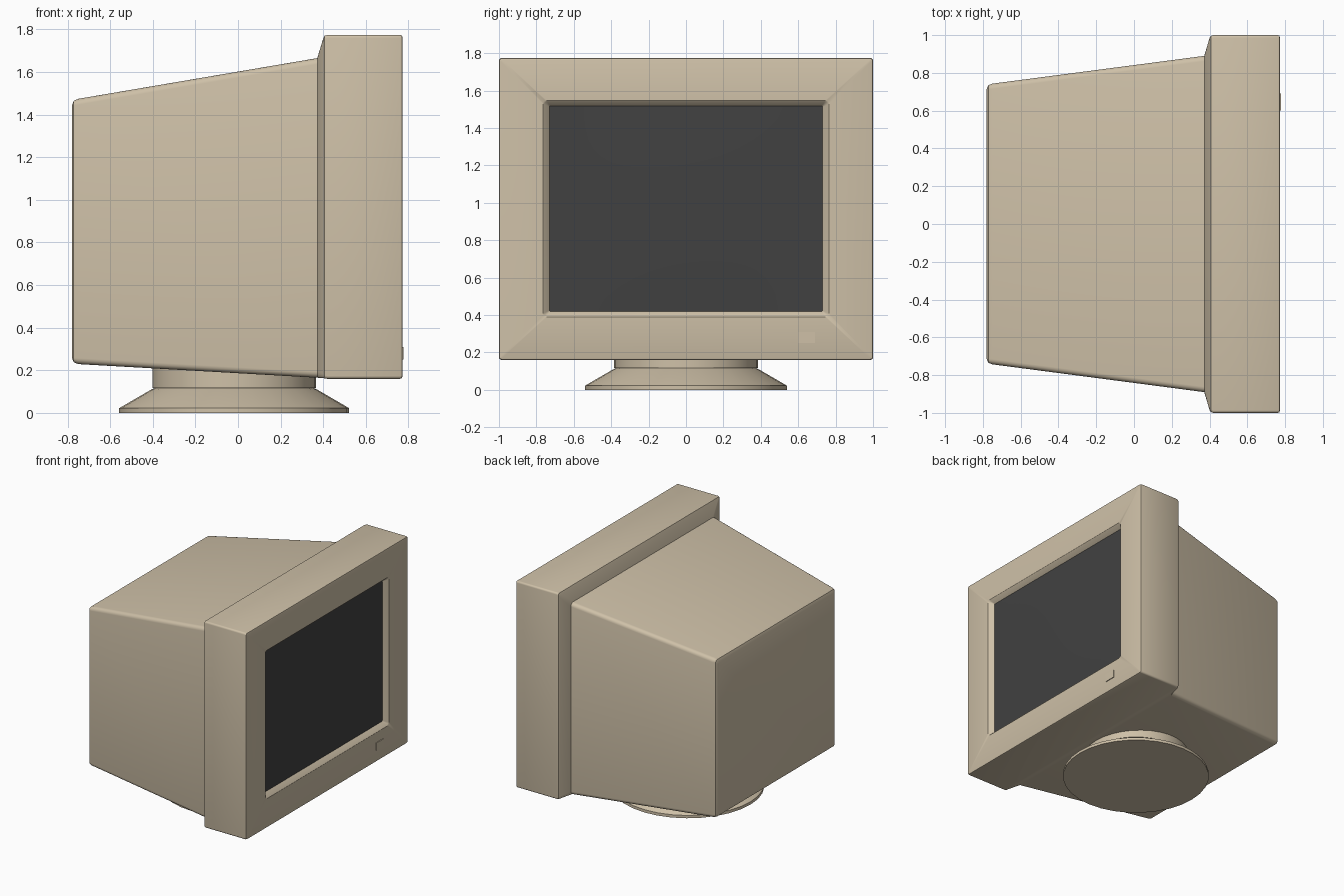
import bpy, bmesh, math

if "Cube" in bpy.data.objects:
    bpy.data.objects.remove(bpy.data.objects["Cube"])


def material(name, rgb):
    m = bpy.data.materials.new(name)
    m.diffuse_color = (*rgb, 1)
    m.use_nodes = True
    m.node_tree.nodes["Principled BSDF"].inputs["Base Color"].default_value = m.diffuse_color
    return m


BEIGE = material("beige plastic", (0.62, 0.53, 0.39))
GLASS = material("dark glass", (0.053, 0.053, 0.053))


def finish(bm, name, mat, angle=32):
    bmesh.ops.recalc_face_normals(bm, faces=bm.faces)
    me = bpy.data.meshes.new(name)
    bm.to_mesh(me)
    bm.free()
    ob = bpy.data.objects.new(name, me)
    bpy.context.collection.objects.link(ob)
    me.materials.append(mat)
    bpy.ops.object.select_all(action='DESELECT')
    ob.select_set(True)
    bpy.context.view_layer.objects.active = ob
    bpy.ops.object.shade_smooth_by_angle(angle=math.radians(angle))
    return ob


def rounded_ring(bm, x, hy, z0, z1, r, seg=4):
    """Rounded rectangle across x, from -hy to hy and z0 to z1."""
    ring = []
    corners = [(hy - r, z1 - r), (-hy + r, z1 - r), (-hy + r, z0 + r), (hy - r, z0 + r)]
    for q, (cy, cz) in enumerate(corners):
        for i in range(seg + 1):
            a = math.pi / 2 * (q + i / seg)
            ring.append(bm.verts.new((x, cy + r * math.cos(a), cz + r * math.sin(a))))
    return ring


def loft(bm, rings):
    for a, b in zip(rings, rings[1:]):
        n = len(a)
        for i in range(n):
            j = (i + 1) % n
            bm.faces.new((a[i], a[j], b[j], b[i]))


# housing: tapered tube cover, bezel block and recessed screen opening
sections = [
    (-0.780, 0.715, 0.260, 1.442, 0.010),
    (-0.771, 0.735, 0.238, 1.464, 0.020),
    (-0.750, 0.743, 0.229, 1.474, 0.028),
    (0.372, 0.890, 0.165, 1.665, 0.028),
    (0.400, 0.985, 0.164, 1.757, 0.020),
    (0.407, 0.996, 0.161, 1.770, 0.016),
    (0.420, 1.000, 0.160, 1.774, 0.014),
    (0.760, 1.000, 0.160, 1.774, 0.014),
    (0.769, 0.997, 0.163, 1.771, 0.012),
    (0.772, 0.988, 0.172, 1.762, 0.008),
    (0.772, 0.765, 0.388, 1.548, 0.020),
    (0.767, 0.758, 0.395, 1.541, 0.016),
    (0.736, 0.730, 0.420, 1.517, 0.004),
]
bm = bmesh.new()
rings = [rounded_ring(bm, *s) for s in sections]
loft(bm, rings)
bm.faces.new(rings[0])
finish(bm, "monitor_housing", BEIGE)

# screen: gently bulging glass
bm = bmesh.new()
bmesh.ops.create_grid(bm, x_segments=16, y_segments=16, size=1)
for v in bm.verts:
    u, w = v.co.x, v.co.y
    v.co = (0.736 + 0.012 * (1 - u * u) * (1 - w * w), 0.731 * u, 0.9685 + 0.549 * w)
screen = finish(bm, "screen", GLASS)

# power button: thin plate on the bezel
bm = bmesh.new()
bmesh.ops.create_cube(bm, size=1)
for v in bm.verts:
    v.co = (0.772 + 0.011 * v.co.x, 0.645 + 0.09 * v.co.y, 0.28 + 0.06 * v.co.z)
finish(bm, "power_button", BEIGE)


# swivel stand: turned foot and neck
def lathe(name, cx, profile, sides=32):
    bm = bmesh.new()
    loops = []
    for r, z in profile:
        loops.append([bm.verts.new((cx + r * math.cos(2 * math.pi * i / sides),
                                    r * math.sin(2 * math.pi * i / sides), z))
                      for i in range(sides)])
    loft(bm, loops)
    bm.faces.new(loops[0])
    bm.faces.new(loops[-1])
    return finish(bm, name, BEIGE, 25)


lathe("stand_foot", -0.018, [(0.540, 0), (0.540, 0.022), (0.385, 0.112), (0.370, 0.118)])
lathe("stand_neck", -0.018, [(0.384, 0.116), (0.384, 0.225)])

# the screen faces +x; turn glass outward
for p in screen.data.polygons:
    if p.normal.x < 0:
        p.flip()
